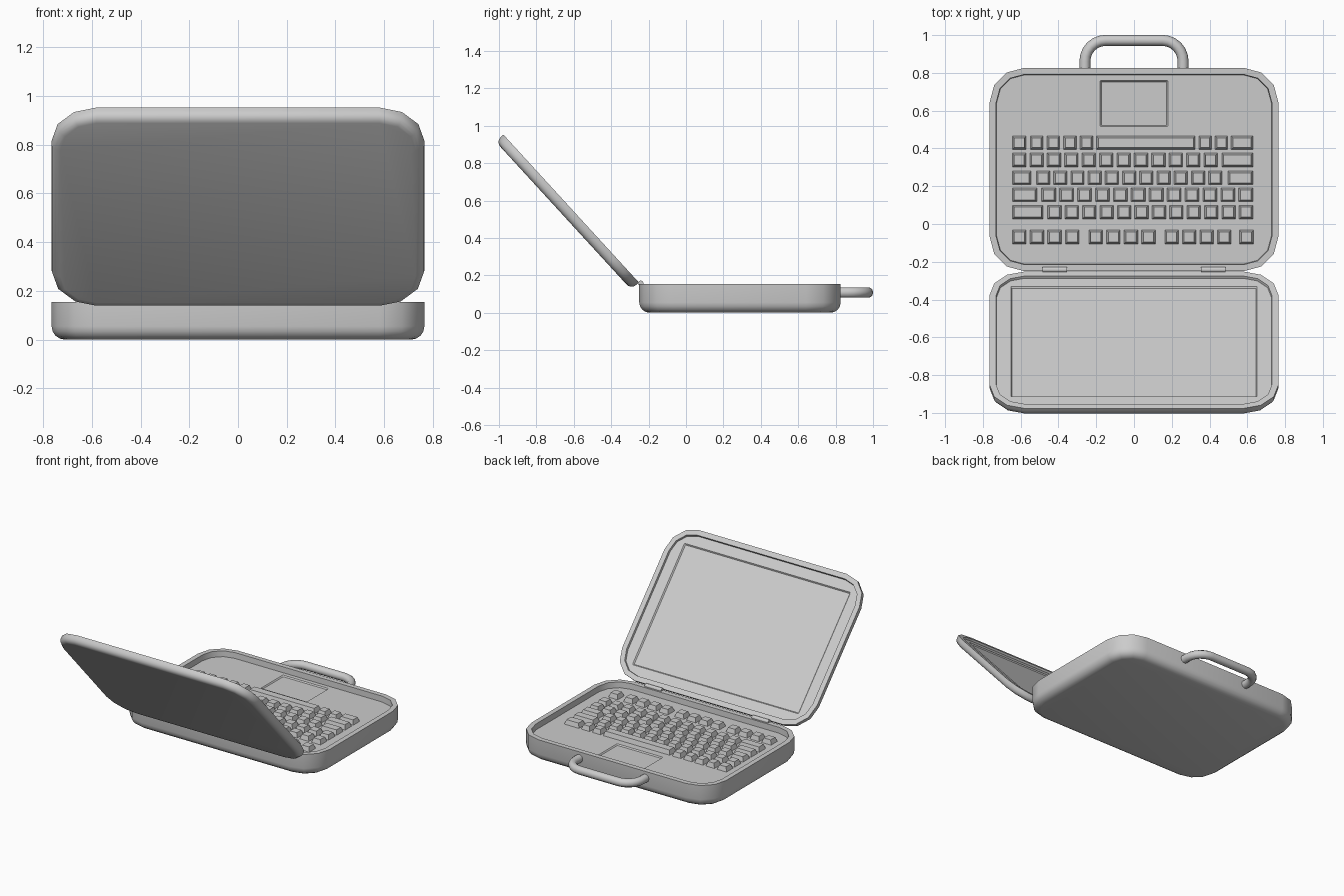
import bpy, bmesh
from math import sin, cos, pi, radians
from mathutils import Matrix, Vector

if "Cube" in bpy.data.objects:
    bpy.data.objects.remove(bpy.data.objects["Cube"])

SEG = 3  # sides per rounded corner


def ring(hx, y0, y1, r, z):
    """Rounded rectangle outline, SEG sides per corner."""
    pts = []
    for k, (cx, cy) in enumerate([(hx - r, y1 - r), (-hx + r, y1 - r),
                                  (-hx + r, y0 + r), (hx - r, y0 + r)]):
        for i in range(SEG + 1):
            a = (k + i / SEG) * pi / 2
            pts.append((cx + r * cos(a), cy + r * sin(a), z))
    return pts


def add_object(name, bm, angle=40):
    bmesh.ops.recalc_face_normals(bm, faces=bm.faces)
    me = bpy.data.meshes.new(name)
    bm.to_mesh(me)
    bm.free()
    me.polygons.foreach_set("use_smooth", [True] * len(me.polygons))
    me.set_sharp_from_angle(angle=radians(angle))
    ob = bpy.data.objects.new(name, me)
    bpy.context.collection.objects.link(ob)
    return ob


def loft(name, rings):
    """Skin a stack of outlines and cap both ends."""
    bm = bmesh.new()
    vs = [[bm.verts.new(p) for p in r] for r in rings]
    n = len(vs[0])
    for a, b in zip(vs, vs[1:]):
        for i in range(n):
            j = (i + 1) % n
            bm.faces.new((a[i], a[j], b[j], b[i]))
    bm.faces.new(vs[0])
    bm.faces.new(vs[-1])
    return add_object(name, bm)


def shell(name, y0, y1, z_out, z_rim, fillet, depth, panel):
    """Tray: filleted outer edge, flat rim, recessed floor, sunken panel."""
    hx, r, rim = 0.765, 0.185, 0.035
    d = 1 if z_rim > z_out else -1

    def inset(i, z):
        return ring(hx - i, y0 + i, y1 - i, r - i, z)
    rings = []
    for k in range(5):
        a = k * pi / 8
        rings.append(inset(fillet * (1 - sin(a)), z_out + d * fillet * (1 - cos(a))))
    floor = z_rim - d * depth
    px, p0, p1 = panel
    rings += [inset(0, z_rim), inset(rim, z_rim), inset(rim + 0.003, floor),
              ring(px, p0, p1, 0.008, floor),
              ring(px - 0.007, p0 + 0.007, p1 - 0.007, 0.002, floor - d * 0.008)]
    return loft(name, rings)


# Base tray with sunken touchpad
shell("base_case", -0.25, 0.827, 0.0, 0.155, 0.055, 0.04, (0.18, 0.515, 0.76))

# Lid with sunken screen, swung open around the hinge line
lid = shell("screen_lid", 0.0, 1.072, 0.056, 0.0, 0.036, 0.014, (0.652, 0.1, 0.965))
lid.data.transform(Matrix.Translation((0, -0.252, 0.162)) @ Matrix.Rotation(radians(132.5), 4, 'X'))

# Keyboard: each row is (centre y, runs of (x start, x end, key count))
GAP, KD, Z0, Z1 = 0.018, 0.037, 0.112, 0.146
rows = [
    (0.430, [(-.645, -.57, 1), (-.55, -.217, 4), (-.2, .325, 1), (.342, .497, 2), (.513, .63, 1)]),
    (0.339, [(-.645, .443, 12), (.464, .63, 1)]),
    (0.244, [(-.645, -.544, 1), (-.518, .467, 11), (.496, .63, 1)]),
    (0.154, [(-.645, -.512, 1), (-.49, .63, 12)]),
    (0.063, [(-.645, -.48, 1), (-.458, .63, 12)]),
    (-0.069, [(-.645, -.289, 4), (-.24, .114, 4), (.162, .515, 4), (.558, .633, 1)]),
]
bm = bmesh.new()
for yc, runs in rows:
    for x0, x1, n in runs:
        w = (x1 - x0 - GAP * (n - 1)) / n
        for i in range(n):
            xc = x0 + w / 2 + i * (w + GAP)
            cube = bmesh.ops.create_cube(bm, size=2)["verts"]
            for v in cube:
                t = 0.011 if v.co.z > 0 else 0  # taper to the key top
                v.co = Vector((xc + v.co.x * (w / 2 - t), yc + v.co.y * (KD - t),
                               Z1 if v.co.z > 0 else Z0))
add_object("keys", bm, 20)

# Hinge barrels
for side, name in ((-1, "hinge_left"), (1, "hinge_right")):
    bm = bmesh.new()
    bmesh.ops.create_cone(bm, cap_ends=True, segments=12, radius1=0.015, radius2=0.015, depth=0.13,
                          matrix=Matrix.Translation((side * 0.42, -0.242, 0.157)) @ Matrix.Rotation(pi / 2, 4, 'Y'))
    add_object(name, bm)

# Carrying handle: bent tube
half = [(0.26, 0.80)] + [(0.15 + 0.11 * cos(a), 0.862 + 0.11 * sin(a))
                         for a in (i * pi / 12 for i in range(7))]
path = half + [(-x, y) for x, y in reversed(half)]
cu = bpy.data.curves.new("handle", 'CURVE')
cu.dimensions = '3D'
cu.bevel_depth = 0.029
cu.bevel_resolution = 3
cu.use_fill_caps = True
sp = cu.splines.new('POLY')
sp.points.add(len(path) - 1)
for p, (x, y) in zip(sp.points, path):
    p.co = (x, y, 0.108, 1)
sp.use_smooth = True
bpy.context.collection.objects.link(bpy.data.objects.new("handle", cu))
